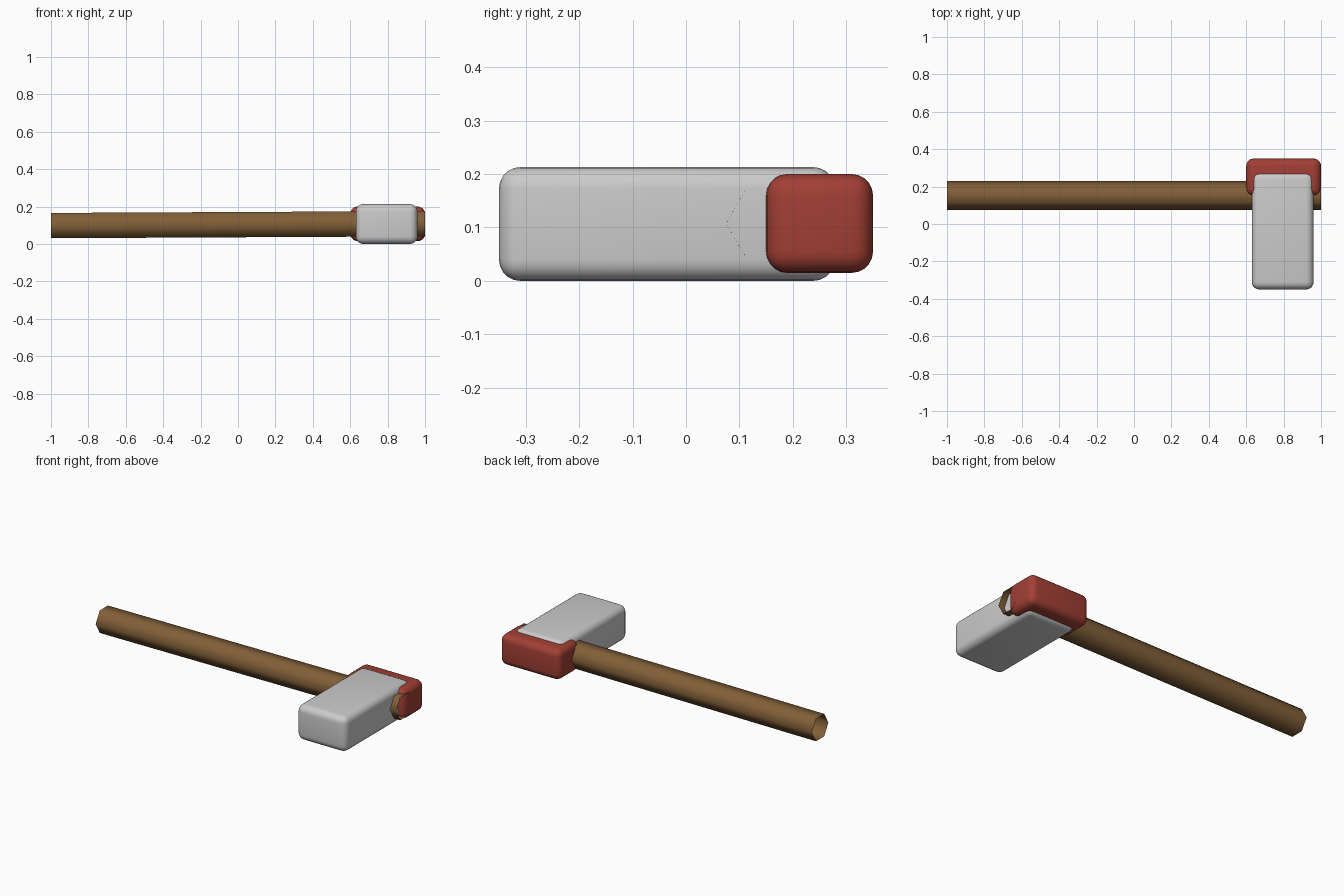
import bpy, math
from mathutils import Vector

if "Cube" in bpy.data.objects:
    bpy.data.objects.remove(bpy.data.objects["Cube"])


def material(name, color):
    m = bpy.data.materials.new(name)
    m.diffuse_color = (*color, 1)
    m.use_nodes = True
    m.node_tree.nodes["Principled BSDF"].inputs["Base Color"].default_value = m.diffuse_color
    return m


def rounded_block(name, lo, hi, bevel, mat=None):
    lo, hi = Vector(lo), Vector(hi)
    bpy.ops.mesh.primitive_cube_add(size=1, location=(lo + hi) / 2)
    ob = bpy.context.object
    ob.name = name
    ob.scale = hi - lo
    bpy.ops.object.transform_apply(location=False, rotation=False, scale=True)
    mod = ob.modifiers.new("round", "BEVEL")
    mod.width = bevel
    mod.segments = 5
    bpy.ops.object.shade_smooth()
    if mat:
        ob.data.materials.append(mat)
    return ob


wood = material("wood", (0.22, 0.115, 0.04))
red = material("red", (0.36, 0.05, 0.035))

# Hammer head and the red cap on its back end
rounded_block("head", (0.63, -0.35, 0.0), (0.96, 0.278, 0.213), 0.04)
rounded_block("cap", (0.6, 0.15, 0.015), (1.0, 0.35, 0.2), 0.04, red)

# Handle: open six-sided tube, very slightly tilted
start, end = Vector((-1, 0.153, 0.098)), Vector((1, 0.153, 0.108))
bpy.ops.mesh.primitive_cylinder_add(vertices=6, radius=0.078, depth=2,
                                    end_fill_type='NOTHING')
handle = bpy.context.object
handle.name = "handle"
# Lay it along x with corners pointing to +y and -y
handle.rotation_euler = (0, math.pi / 2 - math.atan2(end.z - start.z, 2), 0)
handle.location = (start + end) / 2
bpy.ops.object.shade_smooth()
handle.data.materials.append(wood)
